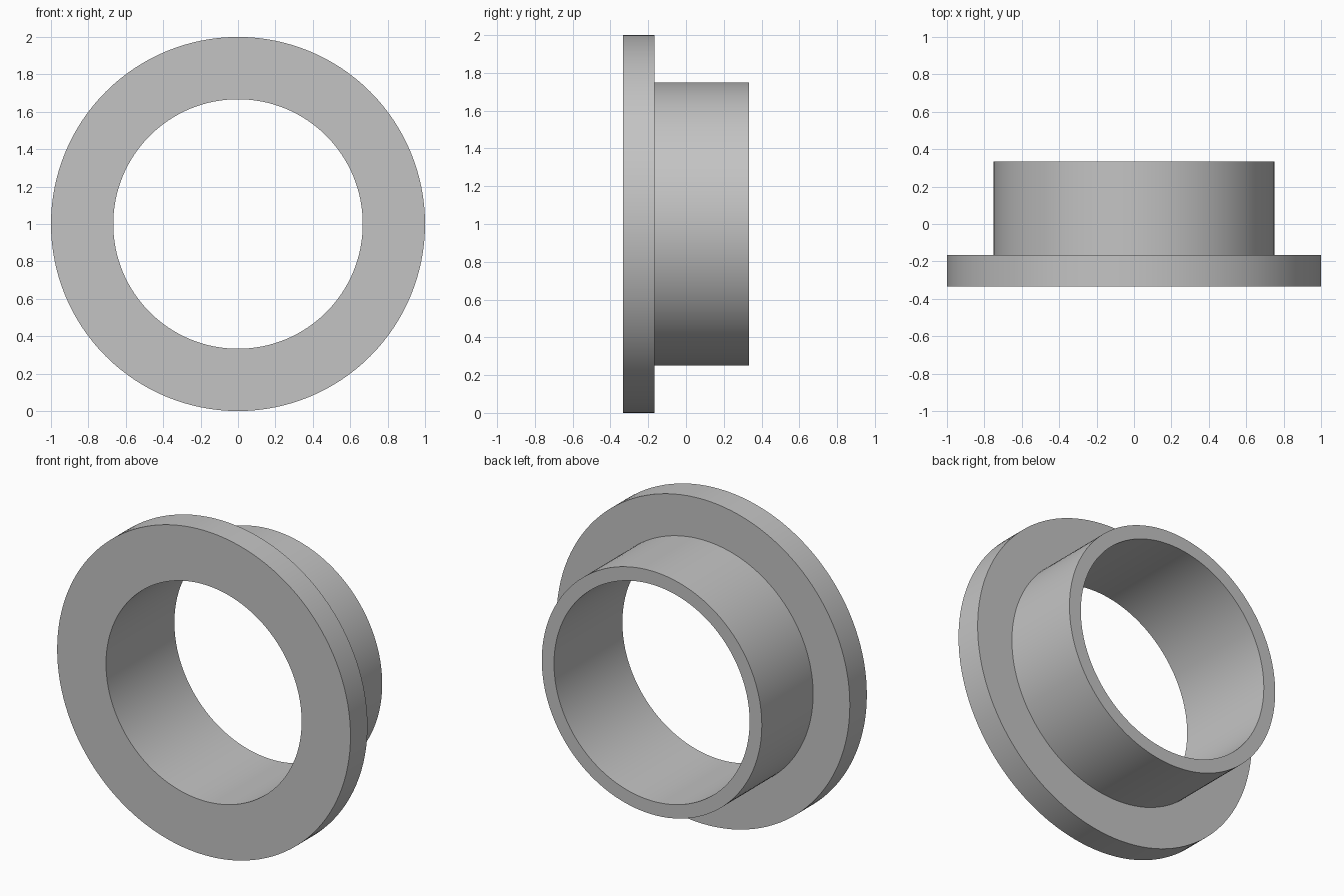
import bpy, bmesh
from math import cos, sin, tau, radians

cube = bpy.data.objects.get("Cube")
if cube:
    bpy.data.objects.remove(cube, do_unlink=True)

# Plain grey material
grey = bpy.data.materials.new("light_grey")
grey.use_nodes = True
colour = (0.55, 0.55, 0.55, 1)
grey.diffuse_color = colour
grey.node_tree.nodes["Principled BSDF"].inputs["Base Color"].default_value = colour

SEGMENTS = 128
BORE, COLLAR, FLANGE = 0.667, 0.75, 1.0
FRONT, STEP, BACK = -0.333, -0.167, 0.333

# Closed cross-section (radius, y), revolved about the y axis
profile = [(BORE, FRONT), (FLANGE, FRONT), (FLANGE, STEP),
           (COLLAR, STEP), (COLLAR, BACK), (BORE, BACK)]

bm = bmesh.new()
rings = []
for i in range(SEGMENTS):
    a = tau * i / SEGMENTS
    rings.append([bm.verts.new((r * cos(a), y, 1 + r * sin(a))) for r, y in profile])
for i, ring in enumerate(rings):
    after = rings[(i + 1) % SEGMENTS]
    for j in range(len(profile)):
        k = (j + 1) % len(profile)
        bm.faces.new((ring[j], ring[k], after[k], after[j]))
bmesh.ops.recalc_face_normals(bm, faces=bm.faces)

# Flanged sleeve
mesh = bpy.data.meshes.new("flanged_bushing")
bm.to_mesh(mesh)
bm.free()
mesh.materials.append(grey)
bushing = bpy.data.objects.new("flanged_bushing", mesh)
bpy.context.collection.objects.link(bushing)

# Smooth walls, crisp rims
bpy.ops.object.select_all(action='DESELECT')
bushing.select_set(True)
bpy.context.view_layer.objects.active = bushing
bpy.ops.object.shade_smooth_by_angle(angle=radians(30))
